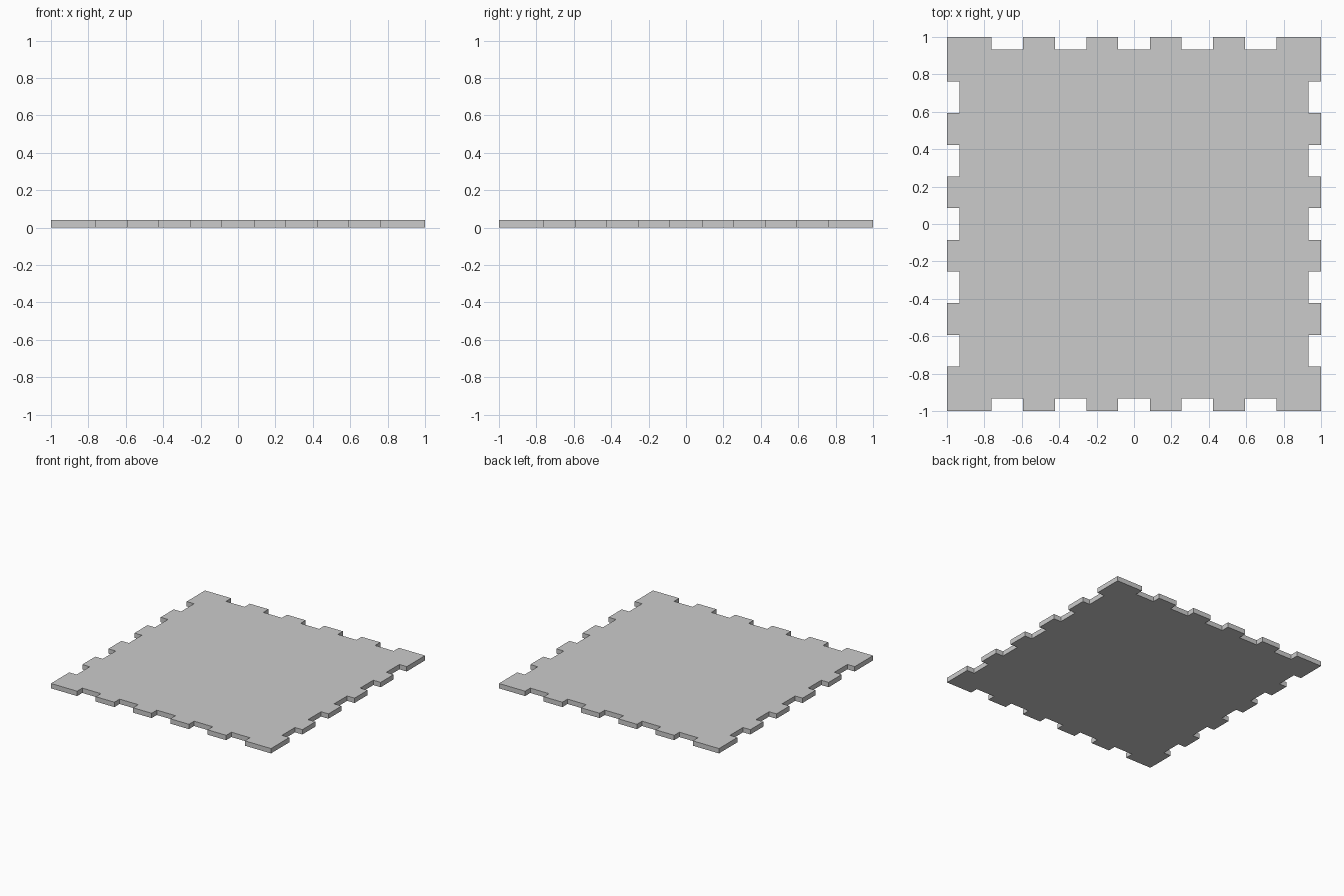
import bpy, bmesh
from mathutils import Matrix, Vector

if "Cube" in bpy.data.objects:
    bpy.data.objects.remove(bpy.data.objects["Cube"])

THICK = 0.04      # plate thickness
DEPTH = 0.067     # notch depth
HALF = 0.0847     # half of a notch width
NOTCHES = 5

# Outline of the front edge: corner, then five finger notches
edge = [Vector((-1, -1, 0))]
for i in range(NOTCHES):
    c = (i - (NOTCHES - 1) / 2) * HALF * 4
    for x, y in ((c - HALF, -1), (c - HALF, -1 + DEPTH),
                 (c + HALF, -1 + DEPTH), (c + HALF, -1)):
        edge.append(Vector((x, y, 0)))

# Repeat the edge around all four sides
bm = bmesh.new()
verts = []
for k in range(4):
    rot = Matrix.Rotation(k * 1.5707963267948966, 3, 'Z')
    verts += [bm.verts.new(rot @ p) for p in edge]
face = bm.faces.new(verts)

# Extrude the outline into a solid plate
ext = bmesh.ops.extrude_face_region(bm, geom=[face])
top = [g for g in ext["geom"] if isinstance(g, bmesh.types.BMVert)]
bmesh.ops.translate(bm, verts=top, vec=(0, 0, THICK))
bmesh.ops.recalc_face_normals(bm, faces=bm.faces)

mesh = bpy.data.meshes.new("notched_panel")
bm.to_mesh(mesh)
bm.free()
panel = bpy.data.objects.new("notched_panel", mesh)
bpy.context.collection.objects.link(panel)
